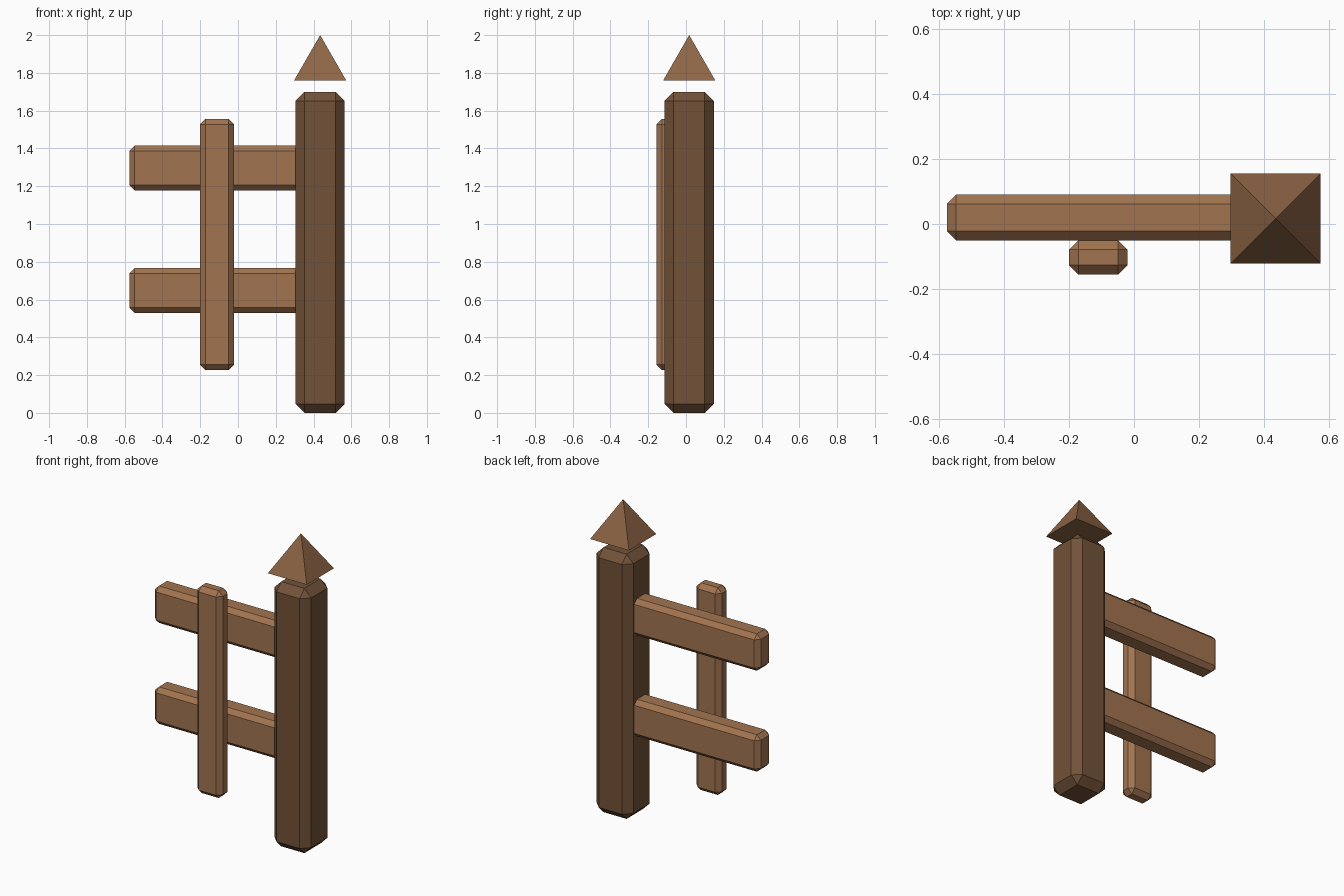
import bpy, bmesh, math
from mathutils import Vector

if "Cube" in bpy.data.objects:
    bpy.data.objects.remove(bpy.data.objects["Cube"])


def material(name, rgb):
    m = bpy.data.materials.new(name)
    m.diffuse_color = (*rgb, 1)
    m.use_nodes = True
    m.node_tree.nodes["Principled BSDF"].inputs["Base Color"].default_value = m.diffuse_color
    return m


dark_wood = material("dark_wood", (0.17, 0.085, 0.04))
light_wood = material("light_wood", (0.36, 0.175, 0.08))
cap_wood = material("cap_wood", (0.27, 0.13, 0.06))


def finish(bm, name, mat):
    me = bpy.data.meshes.new(name)
    bm.to_mesh(me)
    bm.free()
    me.materials.append(mat)
    ob = bpy.data.objects.new(name, me)
    bpy.context.collection.objects.link(ob)
    return ob


def beam(name, lo, hi, chamfer, mat):
    """Box between two corners with one flat chamfer on every edge."""
    lo, hi = Vector(lo), Vector(hi)
    bm = bmesh.new()
    bmesh.ops.create_cube(bm, size=1)
    bmesh.ops.scale(bm, vec=hi - lo, verts=bm.verts)
    bmesh.ops.translate(bm, vec=(lo + hi) / 2, verts=bm.verts)
    bmesh.ops.bevel(bm, geom=bm.edges[:], offset=chamfer, segments=1,
                    affect='EDGES')
    return finish(bm, name, mat)


# Main post
beam("post", (0.305, -0.113, 0), (0.565, 0.147, 1.70), 0.048, dark_wood)

# Two rails running into the post
for name, z in (("lower_rail", 0.53), ("upper_rail", 1.178)):
    beam(name, (-0.575, -0.05, z), (0.44, 0.09, z + 0.237), 0.028, light_wood)

# Picket on the front of the rails
beam("picket", (-0.20, -0.155, 0.226), (-0.02, -0.05, 1.557), 0.029, light_wood)

# Pyramid cap floating just above the post
bm = bmesh.new()
bmesh.ops.create_cone(bm, cap_ends=True, segments=4, radius1=0.138 * math.sqrt(2),
                      radius2=0, depth=0.24)
xs = max(v.co.x for v in bm.verts)
if xs > 0.15:  # turn so the sides face the axes
    for v in bm.verts:
        x, y = v.co.x, v.co.y
        v.co.x, v.co.y = (x - y) * math.sqrt(0.5), (x + y) * math.sqrt(0.5)
bmesh.ops.remove_doubles(bm, verts=bm.verts, dist=1e-5)
bmesh.ops.translate(bm, vec=(0.435, 0.017, 1.88), verts=bm.verts)
finish(bm, "post_cap", cap_wood)
